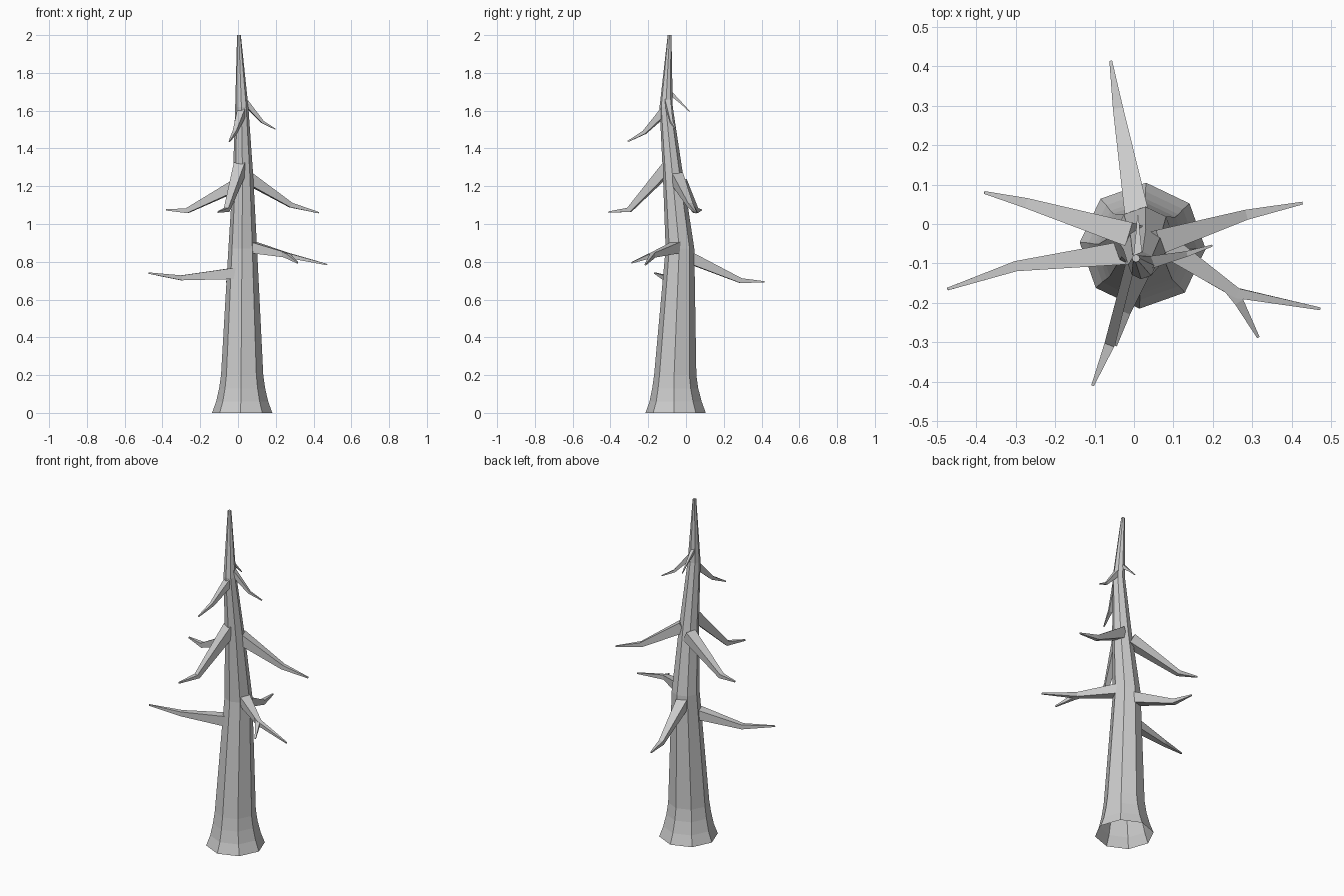
import bpy, bmesh, math
from mathutils import Vector

if "Cube" in bpy.data.objects:
    bpy.data.objects.remove(bpy.data.objects["Cube"])


def make_object(name, bm):
    bmesh.ops.recalc_face_normals(bm, faces=bm.faces)
    mesh = bpy.data.meshes.new(name)
    bm.to_mesh(mesh)
    bm.free()
    bpy.context.collection.objects.link(bpy.data.objects.new(name, mesh))


def bridge(bm, rings):
    for a, b in zip(rings, rings[1:]):
        n = len(a)
        for i in range(n):
            j = (i + 1) % n
            bm.faces.new((a[i], a[j], b[j], b[i]))


def trunk(name, sections, sides=8):
    # horizontal rings: x, y, z, radius; open underneath
    bm = bmesh.new()
    rings = []
    for x, y, z, r in sections:
        angles = [math.radians(-3) + math.tau * k / sides for k in range(sides)]
        rings.append([bm.verts.new((x + r * math.cos(a), y + r * math.sin(a), z)) for a in angles])
    bridge(bm, rings)
    bm.faces.new(rings[-1])
    make_object(name, bm)


def branch(name, points, widths):
    # square section swept along a bent path
    bm = bmesh.new()
    pts = [Vector(p) for p in points]
    rings = []
    for i, (p, w) in enumerate(zip(pts, widths)):
        d = (pts[min(i + 1, len(pts) - 1)] - pts[max(i - 1, 0)]).normalized()
        side = d.cross(Vector((0, 0, 1))).normalized()
        up = side.cross(d)
        rings.append([bm.verts.new(p + (side * s + up * u) * w / 2)
                      for s, u in ((-1, -1), (1, -1), (1, 1), (-1, 1))])
    bridge(bm, rings)
    bm.faces.new(rings[0])
    bm.faces.new(rings[-1])
    make_object(name, bm)


# Trunk with flared foot and leaning top
trunk("trunk", [
    (0.022, -0.055, 0.0, 0.160), (0.022, -0.055, 0.06, 0.138),
    (0.022, -0.057, 0.13, 0.122), (0.022, -0.057, 0.20, 0.112),
    (0.025, -0.032, 0.87, 0.076), (0.027, -0.068, 1.25, 0.054),
    (0.020, -0.105, 1.62, 0.035), (0.005, -0.087, 2.0, 0.010)])

# Branches: base, bend, tip
thick = (0.062, 0.026, 0.007)
branches = {
    "lower_left_branch": ([(0.0, -0.07, 0.74), (-0.30, -0.107, 0.715), (-0.473, -0.165, 0.74)], thick),
    "lower_back_branch": ([(0.01, 0.01, 0.825), (-0.04, 0.29, 0.70), (-0.059, 0.414, 0.694)], thick),
    "lower_right_branch": ([(0.06, -0.04, 0.88), (0.26, -0.175, 0.835), (0.472, -0.215, 0.785)], thick),
    "lower_right_fork": ([(0.235, -0.157, 0.842), (0.265, -0.195, 0.83), (0.315, -0.287, 0.795)],
                         (0.026, 0.024, 0.007)),
    "upper_left_branch": ([(0.0, -0.03, 1.21), (-0.27, 0.052, 1.07), (-0.38, 0.08, 1.075)], thick),
    "upper_right_branch": ([(0.05, -0.05, 1.245), (0.28, 0.022, 1.10), (0.427, 0.053, 1.06)], thick),
    "upper_front_branch": ([(0.015, -0.09, 1.305), (-0.06, -0.30, 1.075), (-0.105, -0.41, 1.063)], thick),
    "top_front_branch": ([(0.022, -0.115, 1.595), (-0.017, -0.22, 1.485), (-0.046, -0.308, 1.437)],
                         (0.042, 0.020, 0.006)),
    "top_right_branch": ([(0.03, -0.10, 1.655), (0.13, -0.077, 1.54), (0.198, -0.055, 1.502)],
                         (0.032, 0.014, 0.005)),
    "top_back_branch": ([(0.01, -0.095, 1.705), (0.01, -0.025, 1.64), (0.01, 0.02, 1.595)],
                        (0.024, 0.010, 0.004)),
}
for name, (points, widths) in branches.items():
    branch(name, points, widths)
